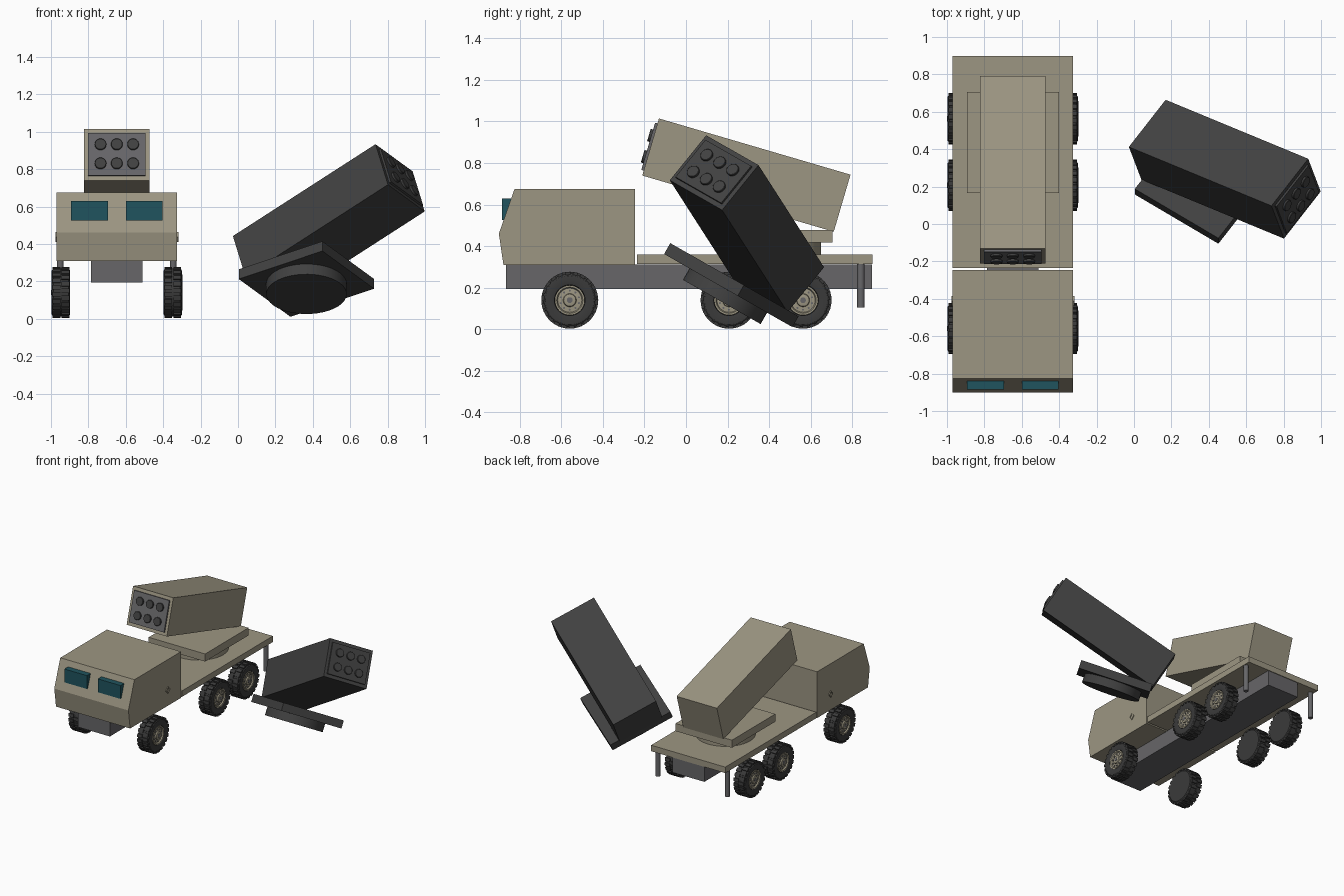
import bpy, bmesh, math
from mathutils import Matrix, Vector

if "Cube" in bpy.data.objects:
    bpy.data.objects.remove(bpy.data.objects["Cube"])

T, R = Matrix.Translation, Matrix.Rotation


def material(name, rgb):
    m = bpy.data.materials.new(name)
    m.diffuse_color = (*rgb, 1)
    m.use_nodes = True
    m.node_tree.nodes["Principled BSDF"].inputs["Base Color"].default_value = m.diffuse_color
    return m


TAN = material("tan_paint", (0.335, 0.305, 0.225))
GREY = material("chassis_grey", (0.135, 0.133, 0.140))
DARK = material("charcoal", (0.052, 0.052, 0.052))
TYRE = material("tyre_rubber", (0.042, 0.042, 0.042))
TEAL = material("teal_glass", (0.014, 0.088, 0.112))


def finish(name, bm, mat, M=Matrix(), smooth=False):
    bmesh.ops.recalc_face_normals(bm, faces=bm.faces)
    me = bpy.data.meshes.new(name)
    bm.to_mesh(me)
    bm.free()
    me.materials.append(mat)
    ob = bpy.data.objects.new(name, me)
    bpy.context.collection.objects.link(ob)
    ob.matrix_world = M
    if smooth:
        bpy.ops.object.select_all(action='DESELECT')
        ob.select_set(True)
        bpy.context.view_layer.objects.active = ob
        bpy.ops.object.shade_smooth_by_angle(angle=math.radians(32))
    return ob


def add_box(bm, lo, hi, M=Matrix()):
    lo, hi = Vector(lo), Vector(hi)
    size = Matrix.Diagonal((*(hi - lo), 1))
    bmesh.ops.create_cube(bm, size=1, matrix=M @ T((lo + hi) / 2) @ size)


def box(name, lo, hi, mat, M=Matrix()):
    bm = bmesh.new()
    add_box(bm, lo, hi)
    return finish(name, bm, mat, M)


def add_lathe(bm, prof, n, M=Matrix()):
    # revolve (radius, height) points round local z, capping both ends
    rings = [[bm.verts.new(M @ Vector((r * math.cos(a), r * math.sin(a), z)))
              for a in (2 * math.pi * i / n for i in range(n))] for r, z in prof]
    for a, b in zip(rings, rings[1:]):
        for i in range(n):
            j = (i + 1) % n
            bm.faces.new((a[i], a[j], b[j], b[i]))
    bm.faces.new(rings[0])
    bm.faces.new(rings[-1])


def lathe(name, prof, n, mat, M=Matrix()):
    bm = bmesh.new()
    add_lathe(bm, prof, n)
    return finish(name, bm, mat, M, True)


def extrude_x(name, prof, x0, x1, mat):
    bm = bmesh.new()
    a = [bm.verts.new((x0, y, z)) for y, z in prof]
    f = bm.faces.new(a)
    ext = bmesh.ops.extrude_face_region(bm, geom=[f])["geom"]
    for v in ext:
        if isinstance(v, bmesh.types.BMVert):
            v.co.x = x1
    return finish(name, bm, mat)


CX = -0.648                      # truck centre line
X0, X1 = CX - 0.323, CX + 0.323

# cab, bed and chassis
extrude_x("cab", [(-0.878, 0.31), (-0.90, 0.46), (-0.825, 0.674),
                  (-0.245, 0.674), (-0.245, 0.31)], X0, X1, TAN)
box("bed", (X0, -0.235, 0.313), (X1, 0.898, 0.36), TAN)
box("chassis", (CX - 0.138, -0.866, 0.193), (CX + 0.138, 0.894, 0.312), GREY)

for side, s in (("left", -1), ("right", 1)):
    # windscreen panes, stood upright in the sloping front
    xc = CX + s * 0.146
    box(side + "_windscreen", (xc - 0.098, -0.886, 0.525),
        (xc + 0.098, -0.826, 0.63), TEAL)
    # rear support posts
    lathe(side + "_rear_post", [(0.018, 0.104), (0.018, 0.32)], 12, GREY,
          T((CX + s * 0.302, 0.841, 0)))
    # diamond door handle frame
    bm = bmesh.new()
    for k in range(4):
        add_box(bm, (-0.003, -0.019, 0.012), (0.006, 0.019, 0.019),
                R(k * math.pi / 2 + math.pi / 4, 4, 'X'))
    finish(side + "_door_handle", bm, TAN,
           T((CX + s * 0.323, -0.411, 0.436)) @ R(0 if s > 0 else math.pi, 4, 'Z'))


def wheel(name, M):
    # local z points outward from the truck
    bm = bmesh.new()
    add_lathe(bm, [(0.116, -0.05), (0.129, -0.040), (0.129, 0.040), (0.118, 0.049),
                   (0.095, 0.051), (0.074, 0.046), (0.072, 0.030)], 40)
    n = 22
    for k in range(n):           # two staggered rows of tread lugs
        for row in (-1, 1):
            a = 2 * math.pi * (k + 0.25 * row) / n
            z0, z1 = sorted((row * 0.003, row * 0.045))
            add_box(bm, (0.122, -0.0125, z0), (0.1365, 0.0125, z1), R(a, 4, 'Z'))
    finish(name + "_tyre", bm, TYRE, M, True)
    lathe(name + "_hub", [(0.072, 0.025), (0.072, 0.047), (0.063, 0.047),
                          (0.058, 0.038), (0.032, 0.040), (0.029, 0.049),
                          (0.020, 0.051)], 32, TAN, M)
    bm = bmesh.new()
    for k in range(10):          # dark bolt circle and hub centre
        add_lathe(bm, [(0.005, 0.03), (0.005, 0.044)], 8,
                  R(k * math.pi / 5, 4, 'Z') @ T((0.046, 0, 0)))
    add_lathe(bm, [(0.014, 0.045), (0.014, 0.053), (0.008, 0.053)], 12)
    finish(name + "_bolts", bm, GREY, M)


for label, y in (("front", -0.559), ("middle", 0.207), ("rear", 0.563)):
    for side, s in (("left", -1), ("right", 1)):
        wheel(f"{label}_{side}_wheel",
              T((CX + s * 0.299, y, 0.14)) @ R(s * math.pi / 2, 4, 'Y'))

# pod frame: origin at top front left corner, y runs backwards along the pod
POD = T((CX - 0.175, -0.13, 1.014)) @ R(math.radians(-16.35), 4, 'X')
W, L, H = 0.35, 0.96, 0.286


def launcher(name, M, body, panel, cap):
    base = M @ T((CX, 0.435, 0))
    lathe(name + "_turntable", [(0.215, 0.355), (0.215, 0.42)], 40, body, base)
    box(name + "_base_plate", (-0.246, -0.27, 0.418), (0.246, 0.27, 0.478), body, base)
    P = M @ POD
    box(name + "_pod", (0, 0, -H), (W, L, 0), body, P)
    F = P @ T((W / 2, 0, -H / 2)) @ R(math.pi / 2, 4, 'X')   # z out of the front
    box(name + "_front_panel", (-0.153, -0.118, -0.01), (0.153, 0.118, 0.012), panel, F)
    bm = bmesh.new()
    for i in (-1, 0, 1):
        for j in (-1, 1):
            add_lathe(bm, [(0.031, 0), (0.031, 0.022), (0.029, 0.024)], 20,
                      T((i * 0.087, j * 0.053, 0)))
    finish(name + "_tube_caps", bm, cap, F, True)


# launcher on the truck
launcher("mounted_launcher", Matrix(), TAN, GREY, DARK)

# detached launcher, tipped over beside the truck
back = Vector((-0.764, 0.316, -0.492)).normalized()
up = Vector((0.195, 0.252, -0.144)).cross(back).normalized()
right = back.cross(up)
frame = Matrix((right, back, up)).transposed().to_4x4()
launcher("loose_launcher", T((0.735, 0.097, 0.933)) @ frame @ POD.inverted(),
         DARK, DARK, DARK)
